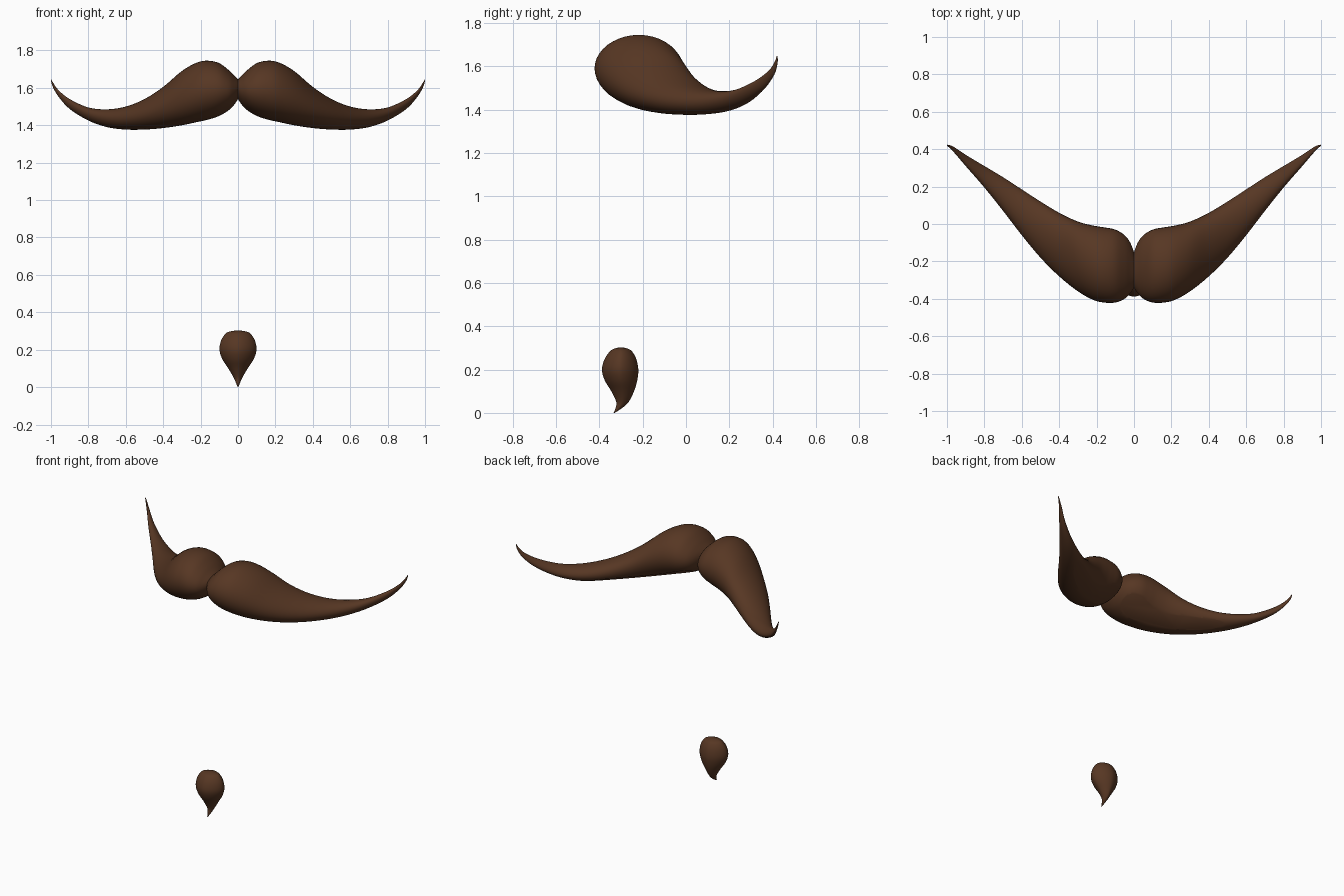
import bpy, bmesh, math
from mathutils import Vector

if "Cube" in bpy.data.objects:
    bpy.data.objects.remove(bpy.data.objects["Cube"])

brown = bpy.data.materials.new("dark_brown_hair")
brown.diffuse_color = (0.095, 0.038, 0.017, 1)
brown.use_nodes = True
brown.node_tree.nodes["Principled BSDF"].inputs["Base Color"].default_value = brown.diffuse_color


def spline(rows, steps):
    """Smooth in-between rows with a Catmull-Rom curve."""
    out = []
    for i in range(len(rows) - 1):
        p0, p1, p2 = rows[max(i - 1, 0)], rows[i], rows[i + 1]
        p3 = rows[min(i + 2, len(rows) - 1)]
        for k in range(steps):
            t = k / steps
            h10, h11 = t**3 - 2*t*t + t, t**3 - t*t
            h00 = 2*t**3 - 3*t*t + 1
            h01 = 1 - h00
            row = []
            for a, b, c, d in zip(p0, p1, p2, p3):
                row.append(h00*b + h10*(c - a)/2 + h01*c + h11*(d - b)/2)
            out.append(row)
    return out + [list(rows[-1])]


def loft(rows, place, power=1.0, sides=40):
    """Skin oval rings; each row is position, a min, a max, b min, b max."""
    bm = bmesh.new()
    rings = []
    for s, a0, a1, b0, b1 in rows:
        ring = []
        for k in range(sides):
            t = 2 * math.pi * k / sides
            c, d = (math.copysign(abs(v) ** power, v) for v in (math.cos(t), math.sin(t)))
            a = (a0 + a1) / 2 + (a1 - a0) / 2 * c
            b = (b0 + b1) / 2 + (b1 - b0) / 2 * d
            ring.append(bm.verts.new(place(s, a, b)))
        rings.append(ring)
    for r, q in zip(rings, rings[1:]):
        for k in range(sides):
            j = (k + 1) % sides
            bm.faces.new((r[k], r[j], q[j], q[k]))
    bm.faces.new(rings[0])
    bm.faces.new(rings[-1])
    bmesh.ops.recalc_face_normals(bm, faces=bm.faces)
    return bm


def finish(bm, name, mirror=False):
    bmesh.ops.recalc_face_normals(bm, faces=bm.faces)
    me = bpy.data.meshes.new(name)
    bm.to_mesh(me)
    bm.free()
    ob = bpy.data.objects.new(name, me)
    bpy.context.collection.objects.link(ob)
    me.materials.append(brown)
    if mirror:
        m = ob.modifiers.new("mirror", 'MIRROR')
        m.use_axis[0] = True
    bpy.ops.object.select_all(action='DESELECT')
    ob.select_set(True)
    bpy.context.view_layer.objects.active = ob
    bpy.ops.object.shade_smooth_by_angle(angle=math.radians(40))
    return ob


# Moustache wing: x, y front, y back, z bottom, z top
wing = [
    (0.00, -0.34, -0.15, 1.54, 1.645),
    (0.02, -0.37, -0.10, 1.51, 1.665),
    (0.05, -0.40, -0.06, 1.48, 1.695),
    (0.10, -0.42, -0.03, 1.45, 1.732),
    (0.16, -0.42, -0.018, 1.43, 1.745),
    (0.22, -0.405, -0.008, 1.417, 1.735),
    (0.30, -0.36, 0.013, 1.40, 1.69),
    (0.40, -0.28, 0.06, 1.385, 1.605),
    (0.50, -0.18, 0.12, 1.377, 1.54),
    (0.60, -0.06, 0.185, 1.377, 1.50),
    (0.70, 0.07, 0.25, 1.39, 1.485),
    (0.80, 0.195, 0.31, 1.425, 1.495),
    (0.90, 0.31, 0.37, 1.487, 1.54),
    (0.96, 0.38, 0.41, 1.553, 1.588),
    (0.99, 0.41, 0.423, 1.605, 1.63),
    (1.00, 0.417, 0.423, 1.637, 1.648),
]
bm = loft(spline(wing, 4), lambda s, a, b: (s, a, b))
# Flat patch under the rear of the lobe, where it rests on the lip
bmesh.ops.bisect_plane(
    bm, geom=bm.verts[:] + bm.edges[:] + bm.faces[:],
    plane_co=Vector((0.25, -0.15, 1.42)), plane_no=Vector((-0.35, 0.35, -0.87)),
    clear_outer=True)
bmesh.ops.holes_fill(bm, edges=[e for e in bm.edges if e.is_boundary], sides=0)
finish(bm, "moustache", mirror=True)

# Chin tuft: z, x left, x right, y front, y back
tuft = [
    (0.000, -0.002, 0.002, -0.335, -0.330),
    (0.020, -0.010, 0.010, -0.326, -0.298),
    (0.050, -0.023, 0.023, -0.322, -0.265),
    (0.100, -0.052, 0.052, -0.345, -0.240),
    (0.150, -0.084, 0.084, -0.375, -0.225),
    (0.200, -0.099, 0.099, -0.388, -0.220),
    (0.250, -0.090, 0.090, -0.375, -0.230),
    (0.285, -0.067, 0.067, -0.350, -0.250),
    (0.297, -0.045, 0.045, -0.330, -0.270),
    (0.302, -0.015, 0.015, -0.310, -0.290),
]
bm = loft(spline(tuft, 4), lambda s, a, b: (a, b, s), power=1.18)
finish(bm, "chin_tuft")
